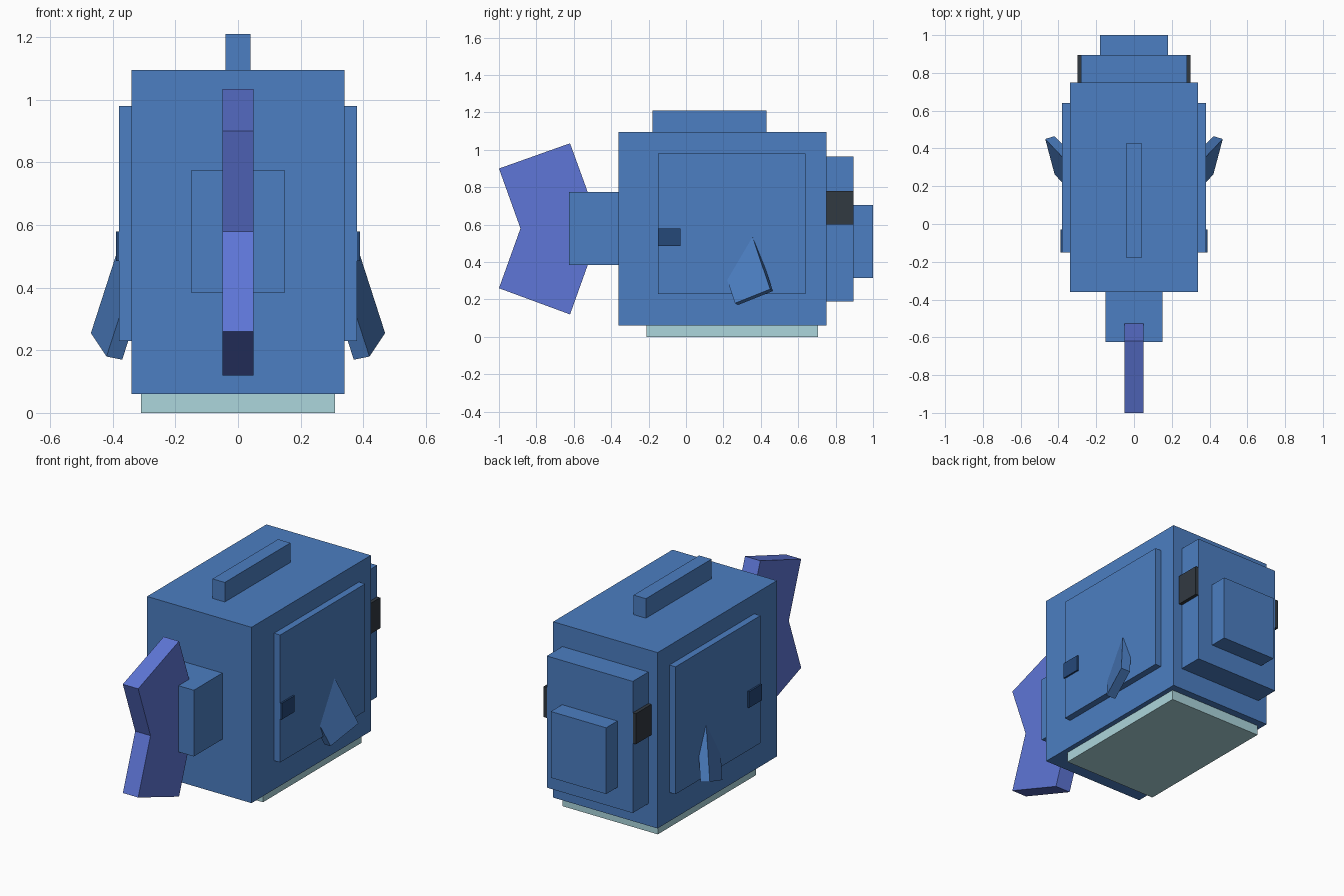
import bpy
import bmesh
from mathutils import Vector

if "Cube" in bpy.data.objects:
    bpy.data.objects.remove(bpy.data.objects["Cube"], do_unlink=True)


def material(name, rgb):
    m = bpy.data.materials.new(name)
    m.use_nodes = True
    m.diffuse_color = (*rgb, 1)
    m.node_tree.nodes["Principled BSDF"].inputs["Base Color"].default_value = (*rgb, 1)
    return m


BLUE = material("body blue", (0.072, 0.209, 0.539))
VIOLET = material("tail violet blue", (0.112, 0.181, 0.68))
BLACK = material("eye charcoal", (0.031, 0.041, 0.053))
NAVY = material("spot navy", (0.0185, 0.065, 0.191))
PALE = material("belly pale teal", (0.413, 0.672, 0.716))


def prism(name, outline, sweep, mat):
    """Sweep a closed outline along a vector into a flat-faced solid."""
    bm = bmesh.new()
    face = bm.faces.new([bm.verts.new(p) for p in outline])
    new = bmesh.ops.extrude_face_region(bm, geom=[face])["geom"]
    verts = [g for g in new if isinstance(g, bmesh.types.BMVert)]
    bmesh.ops.translate(bm, verts=verts, vec=sweep)
    bmesh.ops.recalc_face_normals(bm, faces=bm.faces)
    mesh = bpy.data.meshes.new(name)
    bm.to_mesh(mesh)
    bm.free()
    mesh.materials.append(mat)
    ob = bpy.data.objects.new(name, mesh)
    bpy.context.collection.objects.link(ob)
    return ob


def box(name, x, y, z, mat):
    outline = [(x[0], y[0], z[0]), (x[0], y[1], z[0]),
               (x[0], y[1], z[1]), (x[0], y[0], z[1])]
    return prism(name, outline, (x[1] - x[0], 0, 0), mat)


# Central blocks, symmetric in x: half width, y range, z range
for name, half, y, z, mat in [
    ("body", 0.34, (-0.36, 0.75), (0.06, 1.095), BLUE),
    ("belly", 0.31, (-0.21, 0.705), (0, 0.06), PALE),
    ("dorsal_fin", 0.04, (-0.18, 0.43), (1.095, 1.21), BLUE),
    ("face", 0.28, (0.75, 0.895), (0.19, 0.965), BLUE),
    ("mouth", 0.18, (0.895, 1.0), (0.315, 0.705), BLUE),
    ("tail_base", 0.15, (-0.625, -0.36), (0.385, 0.775), BLUE),
]:
    box(name, (-half, half), y, z, mat)

# Forked tail fin
tail = [(-1, 0.9), (-0.62, 1.035), (-0.455, 0.58),
        (-0.62, 0.12), (-1, 0.26), (-0.885, 0.58)]
prism("tail_fin", [(-0.05, y, z) for y, z in tail], (0.1, 0, 0), VIOLET)

# Paired side parts
for side, s in (("left", 1), ("right", -1)):
    box(side + "_flank", (s * 0.34, s * 0.38), (-0.15, 0.64), (0.23, 0.98), BLUE)
    box(side + "_spot", (s * 0.38, s * 0.39), (-0.15, -0.03), (0.485, 0.58), NAVY)
    box(side + "_eye", (s * 0.28, s * 0.30), (0.75, 0.895), (0.6, 0.78), BLACK)
    # Slanted side fin rooted in the flank
    corner = Vector((s * 0.47, 0.45, 0.255))
    width = Vector((s * -0.05, -0.188, -0.075))
    depth = Vector((s * -0.05, 0.015, -0.01))
    rise = Vector((s * -0.1, -0.105, 0.31))
    prism(side + "_side_fin",
          [corner, corner + width, corner + width + depth, corner + depth],
          rise, BLUE)
